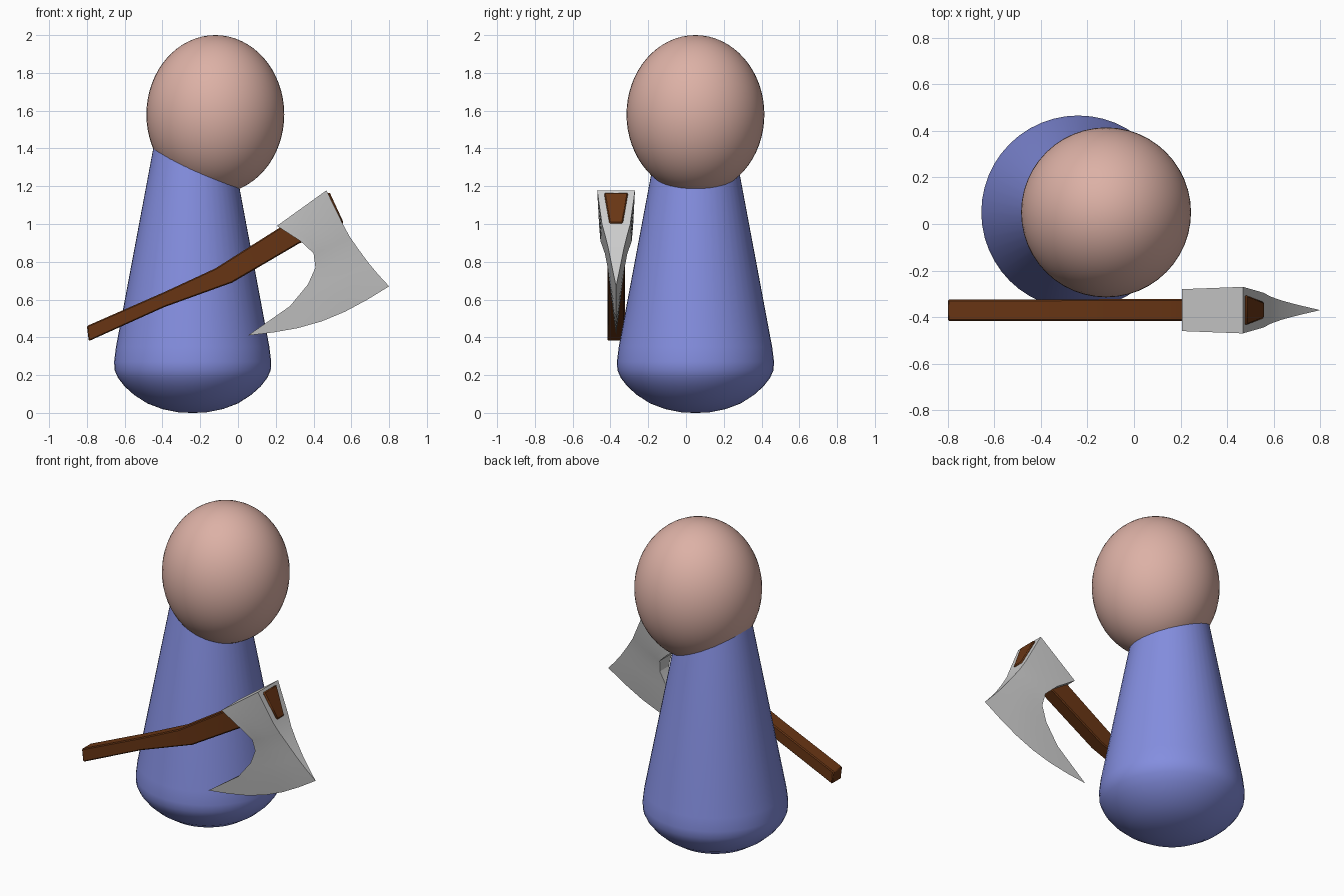
import bpy, bmesh, math

if "Cube" in bpy.data.objects:
    bpy.data.objects.remove(bpy.data.objects["Cube"])


def finish(name, bm, color=None, angle=30):
    bmesh.ops.recalc_face_normals(bm, faces=bm.faces)
    me = bpy.data.meshes.new(name)
    bm.to_mesh(me)
    bm.free()
    ob = bpy.data.objects.new(name, me)
    bpy.context.collection.objects.link(ob)
    if color:
        mat = bpy.data.materials.new(name + "_colour")
        mat.diffuse_color = (*color, 1)
        mat.use_nodes = True
        mat.node_tree.nodes["Principled BSDF"].inputs["Base Color"].default_value = mat.diffuse_color
        me.materials.append(mat)
    bpy.ops.object.select_all(action='DESELECT')
    ob.select_set(True)
    bpy.context.view_layer.objects.active = ob
    bpy.ops.object.shade_smooth_by_angle(angle=math.radians(angle))
    return ob


# Head: egg-like ellipsoid
bm = bmesh.new()
bmesh.ops.create_uvsphere(bm, u_segments=48, v_segments=32, radius=1)
bmesh.ops.scale(bm, vec=(0.365, 0.365, 0.42), verts=bm.verts)
bmesh.ops.translate(bm, vec=(-0.12, 0.05, 1.58), verts=bm.verts)
finish("head", bm, (0.72, 0.44, 0.38))

# Body: lathed cone with a rounded base, its top sunk into the head
profile = [(0, 0), (0.07, 0.002), (0.16, 0.02), (0.24, 0.05), (0.31, 0.095),
           (0.36, 0.14), (0.395, 0.185), (0.413, 0.225), (0.416, 0.27),
           (0.406, 0.35), (0.205, 1.42), (0, 1.42)]
bm = bmesh.new()
verts = [bm.verts.new((r, 0, z)) for r, z in profile]
edges = [bm.edges.new(pair) for pair in zip(verts, verts[1:])]
bmesh.ops.spin(bm, geom=verts + edges, cent=(0, 0, 0), axis=(0, 0, 1),
               angle=math.tau, steps=48, use_merge=True)
bmesh.ops.remove_doubles(bm, verts=bm.verts, dist=1e-4)
bmesh.ops.translate(bm, vec=(-0.24, 0.05, 0), verts=bm.verts)
finish("body", bm, (0.23, 0.27, 0.74))

AXE_Y = -0.37

# Axe handle: bent bar, wedge-shaped section at the head end
sections = [  # top x, z, half width; bottom x, z, half width
    (-0.80, 0.46, 0.046, -0.79, 0.38, 0.046),
    (-0.39, 0.64, 0.046, -0.39, 0.56, 0.046),
    (-0.12, 0.765, 0.047, -0.03, 0.69, 0.044),
    (0.22, 0.98, 0.047, 0.32, 0.895, 0.042),
    (0.485, 1.168, 0.064, 0.56, 1.005, 0.035)]
bm = bmesh.new()
rings = []
for tx, tz, tw, bx, bz, bw in sections:
    rings.append([bm.verts.new(p) for p in (
        (tx, AXE_Y - tw, tz), (tx, AXE_Y + tw, tz),
        (bx, AXE_Y + bw, bz), (bx, AXE_Y - bw, bz))])
for a, b in zip(rings, rings[1:]):
    for i in range(4):
        j = (i + 1) % 4
        bm.faces.new((a[i], a[j], b[j], b[i]))
bm.faces.new(rings[0])
bm.faces.new(rings[-1])
handle = finish("axe_handle", bm, (0.14, 0.036, 0.007), 20)
bev = handle.modifiers.new("edge_bevel", 'BEVEL')
bev.width = 0.006
bev.segments = 1

# Axe head: rows from the thick poll to the thin curved cutting edge
inner = [(0.206, 0.99, 0.09), (0.33, 0.91, 0.083), (0.40, 0.845, 0.06),
         (0.41, 0.77, 0.045), (0.37, 0.68, 0.034), (0.275, 0.565, 0.02),
         (0.053, 0.41, 0)]
outer = [(0.468, 1.178, 0.1), (0.555, 1.0, 0.075), (0.59, 0.935, 0.057),
         (0.635, 0.87, 0.041), (0.69, 0.795, 0.026), (0.74, 0.735, 0.014),
         (0.80, 0.67, 0)]
COLS = 6
bm = bmesh.new()
sides = []
for s in (-1, 1):
    grid = []
    for i, (a, b) in enumerate(zip(inner, outer)):
        row = []
        for k in range(COLS + 1):
            t = k / COLS
            bulge = (i / 6) ** 2 * math.sin(math.pi * t)
            x, z, h = (p + (q - p) * t for p, q in zip(a, b))
            row.append(bm.verts.new((x + 0.018 * bulge, AXE_Y + s * h,
                                     z - 0.055 * bulge)))
        grid.append(row)
    for r, q in zip(grid, grid[1:]):
        for k in range(COLS):
            bm.faces.new((r[k], r[k + 1], q[k + 1], q[k]))
    sides.append(grid)
f, g = sides
for k in range(COLS):
    bm.faces.new((f[0][k], f[0][k + 1], g[0][k + 1], g[0][k]))
for i in range(6):
    for k in (0, COLS):
        bm.faces.new((f[i][k], f[i + 1][k], g[i + 1][k], g[i][k]))
bmesh.ops.remove_doubles(bm, verts=bm.verts, dist=1e-4)
finish("axe_head", bm)
